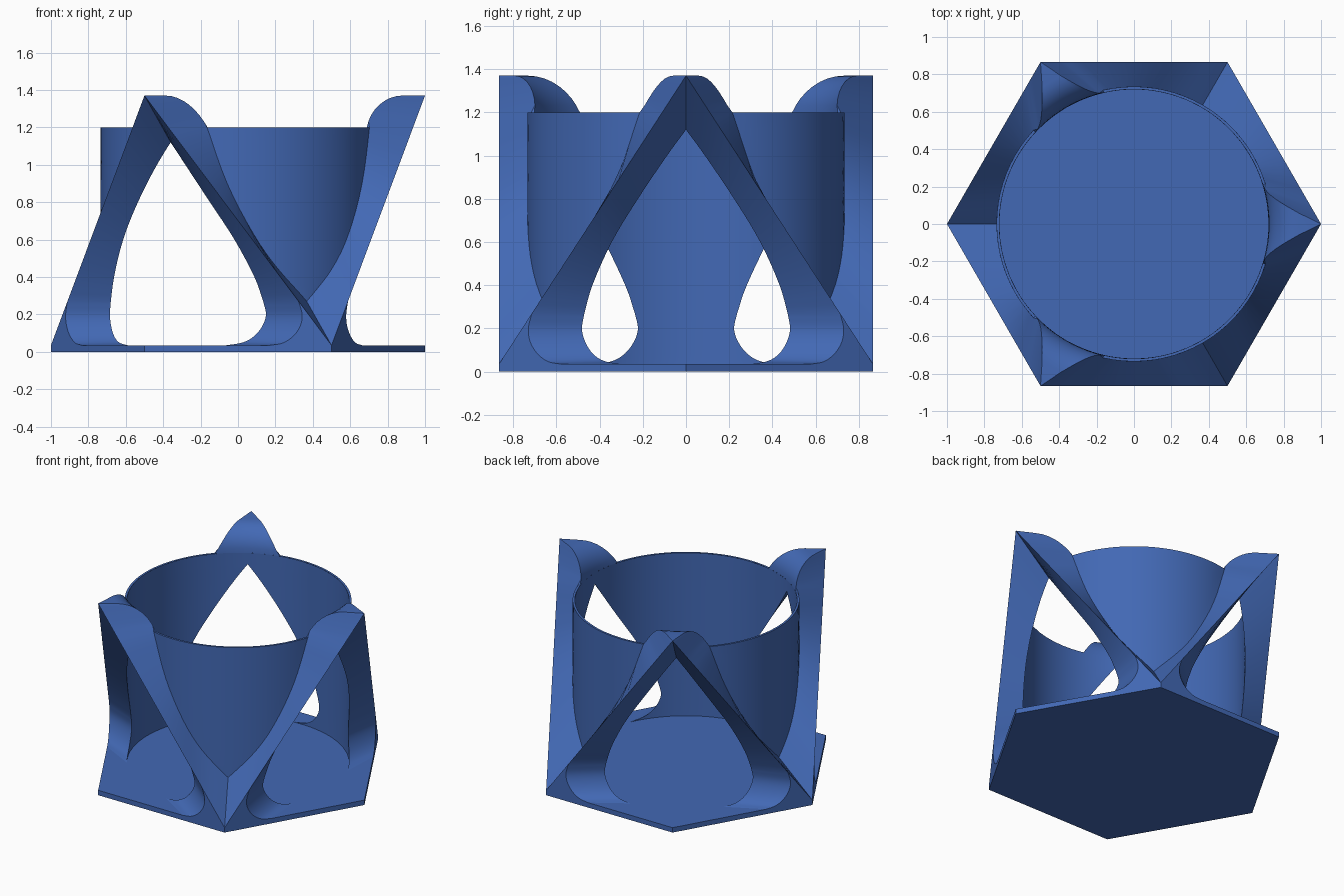
import bpy, bmesh, math
from mathutils import Vector, Matrix

if "Cube" in bpy.data.objects:
    bpy.data.objects.remove(bpy.data.objects["Cube"])

BASE, RIM, TOP = 0.035, 1.2, 1.37      # floor, cup rim and spike heights
R_IN, R_OUT = 0.72, 0.735              # cup wall radii

blue = bpy.data.materials.new("blue")
blue.diffuse_color = (0.055, 0.14, 0.46, 1)
blue.use_nodes = True
blue.node_tree.nodes["Principled BSDF"].inputs["Base Color"].default_value = blue.diffuse_color


def polar(r, deg, z):
    a = math.radians(deg)
    return Vector((r * math.cos(a), r * math.sin(a), z))


def on_hex(y, z):
    """Point on the hexagon wall next to the spike."""
    return Vector((1 - y / math.sqrt(3), y, z))


def ridge(z):
    """Straight outer edge from the spike tip to the low corner."""
    return on_hex(0.866 * (TOP - z) / (TOP - BASE), z)


def spline(pts, n=4):
    """Catmull-Rom curve through pts."""
    p = [Vector(q) for q in pts]
    p = [2 * p[0] - p[1]] + p + [2 * p[-1] - p[-2]]
    out = []
    for a, b, c, d in zip(p, p[1:], p[2:], p[3:]):
        for i in range(n):
            t = i / n
            out.append(0.5 * (2 * b + (c - a) * t + (2 * a - 5 * b + 4 * c - d) * t * t
                              + (3 * b - a - 3 * c + d) * t ** 3))
    return out + [p[-2]]


def finish(bm, name):
    bmesh.ops.remove_doubles(bm, verts=bm.verts, dist=1e-4)
    me = bpy.data.meshes.new(name)
    bm.to_mesh(me)
    bm.free()
    me.materials.append(blue)
    ob = bpy.data.objects.new(name, me)
    bpy.context.collection.objects.link(ob)
    return ob


faces = []                              # faces of one 60 degree half sector


def add(pts, facing):
    clean = [p for i, p in enumerate(pts) if (p - pts[i - 1]).length > 1e-4]
    if len(clean) < 3:
        return
    n = Vector()
    for i, p in enumerate(clean):
        n += clean[i - 1].cross(p)
    mid = sum(clean, Vector()) / len(clean)
    faces.append(clean if n.dot(facing(mid)) > 0 else clean[::-1])


def grid(rows, facing):
    for a, b in zip(rows, rows[1:]):
        for i in range(len(a) - 1):
            add([a[i], a[i + 1], b[i + 1], b[i]], facing)


def arc(r, a0, a1, z, n=10):
    return [polar(r, a0 + (a1 - a0) * i / n, z) for i in range(n + 1)]


def outward(p):
    return Vector((p.x, p.y, 0))


def inward(p):
    return -outward(p)


def up(p):
    return Vector((0, 0, 1))


# Window: straight sides and rounded foot, lofted from hexagon wall to cup
side = spline([(0, 1.12, 0), (7, 1.0, 0), (18, 0.8, 0), (28.5, 0.6, 0), (37, 0.4, 0), (40.8, 0.27, 0)])
foot_in = spline([(40.8, 0.27, 0), (42, 0.2, 0), (40.5, 0.14, 0), (37, 0.085, 0), (32, 0.05, 0), (25, BASE, 0)])
foot_out = spline([(0.7135, 0.27, 0), (0.73, 0.2, 0), (0.722, 0.14, 0), (0.69, 0.085, 0),
                   (0.64, 0.047, 0), (0.58, BASE, 0)])
win = side + foot_in[1:]
outer = [ridge(TOP - (1.12 - s.y) * (TOP - 0.27) / (1.12 - 0.27)) for s in side]
foot_edge = [on_hex(f.x, f.y) for f in foot_out]
outer += foot_edge[1:]
inner = [polar(R_IN, w.x, w.y) for w in win]
grid([outer, inner], lambda p: Vector((0, -1, 0)))

# Outer corner plate below the window foot
add([on_hex(0.866, BASE)] + foot_edge, outward)

# Cup inner wall around the window
grid([arc(R_IN, 0, 60, RIM)] + [arc(R_IN, w.x, 60, w.y) for w in win], inward)

# Cup outer wall above the struts, and the rim
brow = spline([(17, RIM, 0), (25.5, 0.9, 0), (36.5, 0.63, 0), (46.5, 0.45, 0), (60, 0.27, 0)])
grid([arc(R_OUT, b.x, 60, b.y) for b in brow], outward)
grid([arc(R_IN, 17, 60, RIM), arc(R_OUT, 17, 60, RIM)], up)

# Rounded petal from the spike tip down to the rim
petal = [(1, TOP, 0), (0.88, TOP, 0.06)]
for i in range(1, 9):
    a = math.pi / 2 * i / 8
    petal.append((0.88 - 0.16 * math.sin(a), RIM + 0.17 * math.cos(a), 0.06 + 0.15 * (i / 8)))
rows = [arc(r, 0, math.degrees(math.asin(w / r)), z, 5) for r, z, w in petal]
grid(rows, lambda p: Vector((-0.5, 0, 1)))

# Strut upper surface, from the ridge to the petal edge and cup wall
upper = [r[-1] for r in rows[:-1]] + [polar(R_OUT, b.x, b.y) for b in brow]
edge = [ridge(TOP - (TOP - p.z) * (TOP - BASE) / (TOP - 0.27)) for p in upper]
grid([edge, upper], lambda p: Vector((0, 0.8, 0.6)))
add([rows[-2][-1], rows[-1][-1], polar(R_OUT, 17, RIM)], lambda p: Vector((0, 1, 0)))

# Mirror the half sector and repeat it three times
bm = bmesh.new()
for k in range(3):
    rot = Matrix.Rotation(math.radians(120 * k), 3, 'Z')
    for s in (1, -1):
        for f in faces:
            vs = [bm.verts.new(rot @ Vector((p.x, s * p.y, p.z))) for p in f]
            bm.faces.new(vs if s == 1 else vs[::-1])
cup = finish(bm, "strutted_cup")
bpy.context.view_layer.objects.active = cup
cup.select_set(True)
bpy.ops.object.shade_smooth_by_angle(angle=math.radians(25))

# Hexagonal base plate
bm = bmesh.new()
bmesh.ops.create_cone(bm, cap_ends=True, segments=6, radius1=1, radius2=1, depth=BASE,
                      matrix=Matrix.Translation((0, 0, BASE / 2)) @ Matrix.Rotation(math.pi / 2, 4, 'Z'))
base = finish(bm, "base_plate")
# Put a corner on the x axis
if max(v.co.x for v in base.data.vertices) < 0.95:
    base.data.transform(Matrix.Rotation(math.pi / 6, 4, 'Z'))
